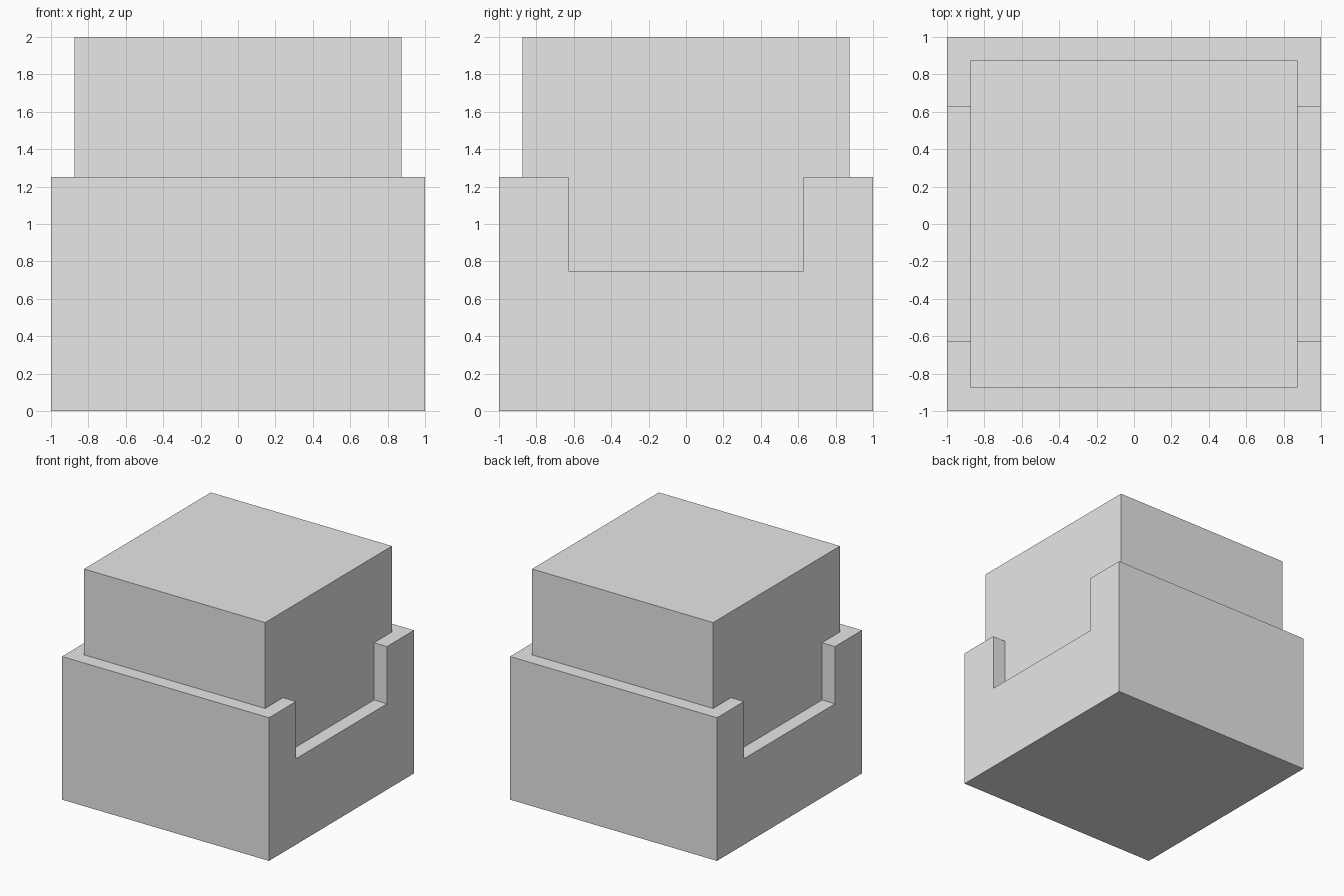
import bpy
import bmesh

if "Cube" in bpy.data.objects:
    bpy.data.objects.remove(bpy.data.objects["Cube"])

grey = bpy.data.materials.new("light grey")
grey.diffuse_color = (0.8, 0.8, 0.8, 1)
grey.use_nodes = True
grey.node_tree.nodes["Principled BSDF"].inputs["Base Color"].default_value = grey.diffuse_color

HALF, INNER, NOTCH = 1.0, 0.875, 0.628
RIM_Z, NOTCH_Z, TOP_Z = 1.25, 0.75, 2.0


def extruded(name, profile, axis, start, depth):
    """Extrude a 2D profile along x or z."""
    bm = bmesh.new()
    place = (lambda a, b: (start, a, b)) if axis == "x" else (lambda a, b: (a, b, start))
    face = bm.faces.new([bm.verts.new(place(a, b)) for a, b in profile])
    moved = bmesh.ops.extrude_face_region(bm, geom=[face])["geom"]
    vec = (depth, 0, 0) if axis == "x" else (0, 0, depth)
    bmesh.ops.translate(bm, vec=vec, verts=[v for v in moved if isinstance(v, bmesh.types.BMVert)])
    bmesh.ops.recalc_face_normals(bm, faces=bm.faces)
    mesh = bpy.data.meshes.new(name)
    bm.to_mesh(mesh)
    bm.free()
    mesh.materials.append(grey)
    obj = bpy.data.objects.new(name, mesh)
    bpy.context.collection.objects.link(obj)
    return obj


# Lower box: a U-shaped profile cut through along x, filled by the inner block
extruded("lower_box", [(-HALF, 0), (HALF, 0), (HALF, RIM_Z), (NOTCH, RIM_Z),
                       (NOTCH, NOTCH_Z), (-NOTCH, NOTCH_Z), (-NOTCH, RIM_Z),
                       (-HALF, RIM_Z)], "x", -HALF, 2 * HALF)

# Inner block: stands in the lower box and rises above its rim
extruded("inner_block", [(-INNER, -INNER), (INNER, -INNER), (INNER, INNER),
                         (-INNER, INNER)], "z", 0.125, TOP_Z - 0.125)
